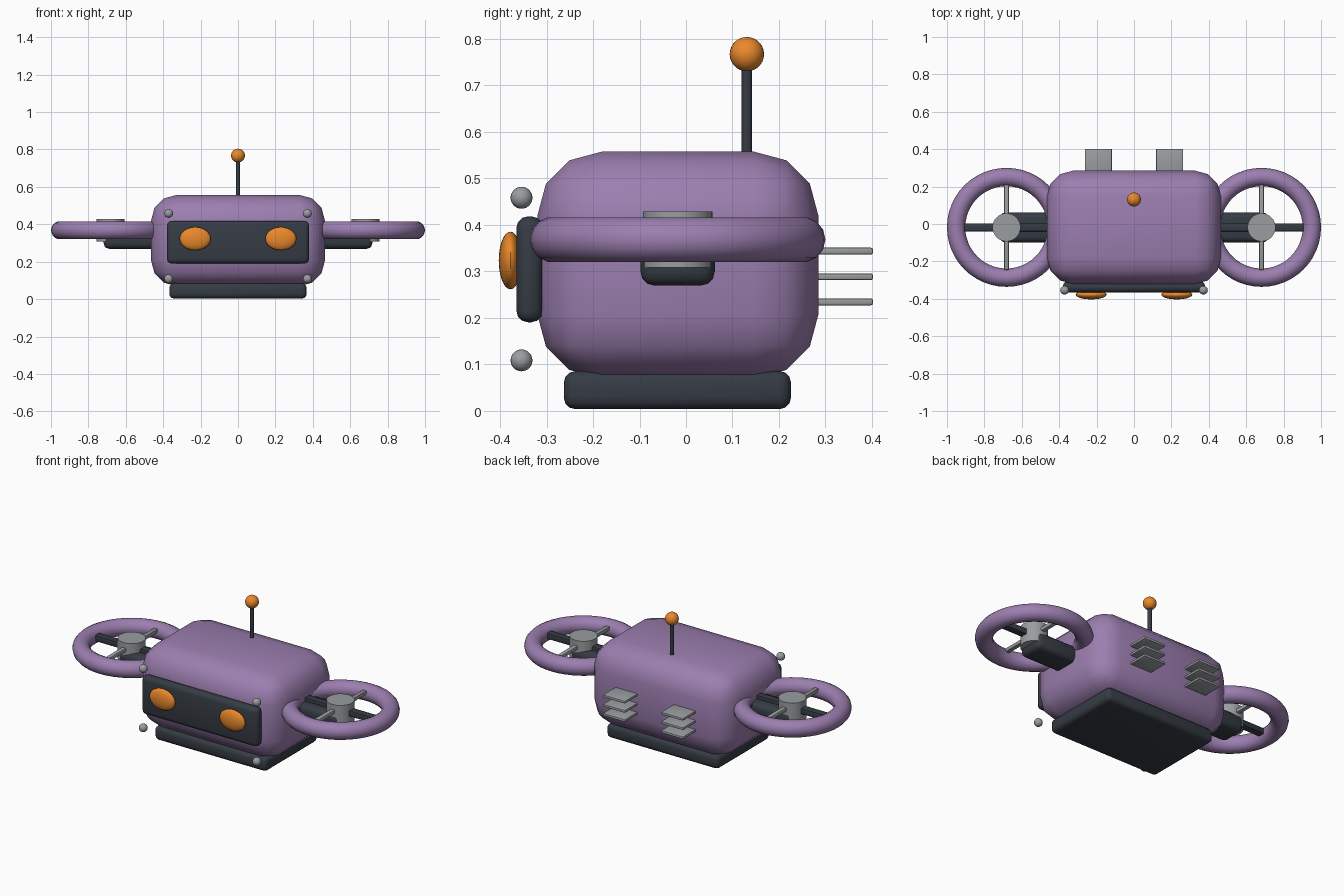
import bpy
import math

if "Cube" in bpy.data.objects:
    bpy.data.objects.remove(bpy.data.objects["Cube"])

CY = -0.018  # shared centre line of body and rotors


def material(name, rgb):
    m = bpy.data.materials.new(name)
    m.diffuse_color = (*rgb, 1)
    m.use_nodes = True
    m.node_tree.nodes["Principled BSDF"].inputs["Base Color"].default_value = m.diffuse_color
    return m


PURPLE = material("purple_shell", (0.33, 0.21, 0.43))
DARK = material("dark_trim", (0.036, 0.045, 0.058))
ORANGE = material("orange_glow", (0.82, 0.25, 0.025))
GREY = material("grey_metal", (0.32, 0.34, 0.35))


def finish(name, mat):
    o = bpy.context.object
    o.name = name
    o.data.materials.append(mat)
    bpy.ops.object.shade_smooth_by_angle(angle=math.radians(40))
    return o


def box(name, lo, hi, bevel, segments, mat):
    bpy.ops.mesh.primitive_cube_add(size=1, location=[(a + b) / 2 for a, b in zip(lo, hi)])
    o = bpy.context.object
    o.scale = [b - a for a, b in zip(lo, hi)]
    bpy.ops.object.transform_apply(location=False, rotation=False, scale=True)
    if bevel:
        m = o.modifiers.new("bevel", 'BEVEL')
        m.width, m.segments = bevel, segments
        bpy.ops.object.modifier_apply(modifier=m.name)
    return finish(name, mat)


def ball(name, loc, radii, mat):
    bpy.ops.mesh.primitive_uv_sphere_add(segments=24, ring_count=14, radius=1, location=loc)
    bpy.context.object.scale = radii
    bpy.ops.object.transform_apply(location=False, rotation=False, scale=True)
    return finish(name, mat)


def rod(name, loc, radius, depth, mat, rot=(0, 0, 0), sides=24):
    bpy.ops.mesh.primitive_cylinder_add(vertices=sides, radius=radius, depth=depth,
                                        location=loc, rotation=rot)
    return finish(name, mat)


# Body, base and face plate
box("body", (-0.465, -0.32, 0.069), (0.465, 0.285, 0.557), 0.138, 3, PURPLE)
box("base", (-0.367, -0.263, 0.003), (0.367, 0.226, 0.085), 0.025, 3, DARK)
box("face_plate", (-0.38, -0.365, 0.19), (0.38, -0.308, 0.418), 0.025, 3, DARK)

# Antenna
rod("antenna_mast", (0, 0.131, 0.635), 0.0115, 0.23, DARK, sides=16)
ball("antenna_ball", (0, 0.131, 0.767), (0.037,) * 3, ORANGE)

for side, s in (("left", -1), ("right", 1)):
    # Eyes and corner rivets
    ball(f"{side}_eye", (s * 0.229, -0.378, 0.323), (0.083, 0.025, 0.062), ORANGE)
    for level, z in (("lower", 0.108), ("upper", 0.458)):
        ball(f"{side}_{level}_rivet", (s * 0.371, -0.354, z), (0.0235,) * 3, GREY)

    # Rotor: arm, ring, hub and cross spokes
    cx = s * 0.682
    xs = sorted((s * 0.40, s * 0.718))
    box(f"{side}_arm", (xs[0], CY - 0.08, 0.269), (xs[1], CY + 0.08, 0.37), 0.03, 3, DARK)
    bpy.ops.mesh.primitive_torus_add(location=(cx, CY, 0.368), major_radius=0.269,
                                     minor_radius=0.049, major_segments=48, minor_segments=14)
    finish(f"{side}_rotor_ring", PURPLE)
    rod(f"{side}_rotor_hub", (cx, CY, 0.368), 0.075, 0.12, GREY, sides=32)
    box(f"{side}_cross_spoke", (cx - 0.235, CY - 0.022, 0.355),
        (cx + 0.235, CY + 0.022, 0.39), 0.006, 2, DARK)
    box(f"{side}_long_spoke", (cx - 0.013, CY - 0.228, 0.375),
        (cx + 0.013, CY + 0.228, 0.398), 0.005, 2, GREY)

    # Rear vent slats
    for i, z in enumerate((0.234, 0.288, 0.343)):
        box(f"{side}_vent_slat_{i + 1}", (s * 0.19 - 0.072, 0.25, z - 0.0075),
            (s * 0.19 + 0.072, 0.402, z + 0.0075), 0.004, 2, GREY)
